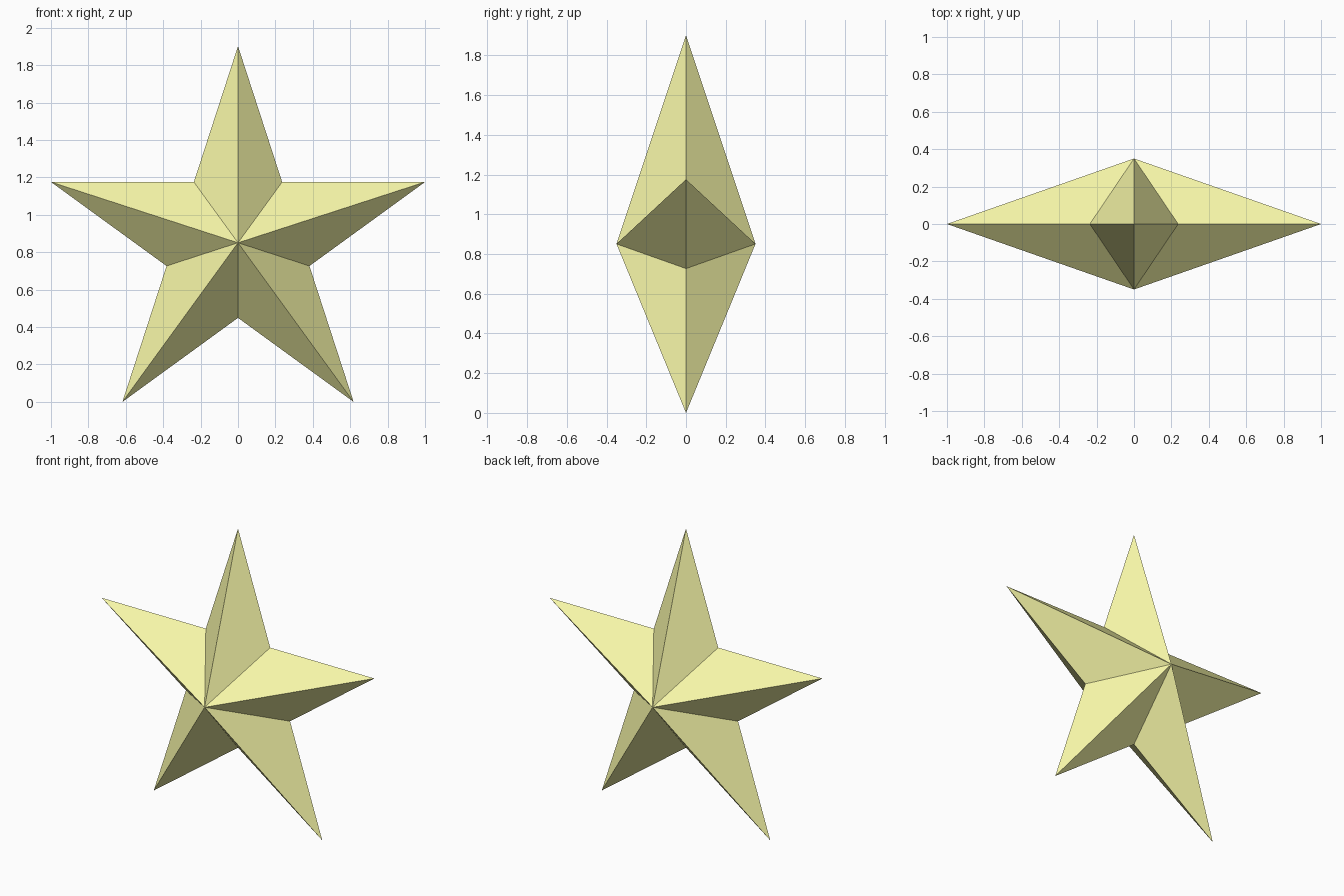
import bpy, bmesh
from math import sin, cos, pi

if "Cube" in bpy.data.objects:
    bpy.data.objects.remove(bpy.data.objects["Cube"])

OUTER = 1 / cos(pi / 10)                     # tip radius, gives a 2 unit span
INNER = OUTER * sin(pi / 10) / cos(pi / 5)   # regular five-pointed star
DEPTH = 0.35
CENTRE_Z = OUTER * cos(pi / 5)               # lower tips rest on z = 0

bm = bmesh.new()

# Star outline in the XZ plane, alternating tips and notches
rim = []
for i in range(10):
    r = OUTER if i % 2 == 0 else INNER
    a = i * pi / 5
    rim.append(bm.verts.new((r * sin(a), 0, CENTRE_Z + r * cos(a))))

# Front and back apexes, each joined to the outline by facets
for y in (-DEPTH, DEPTH):
    apex = bm.verts.new((0, y, CENTRE_Z))
    for i in range(10):
        bm.faces.new((rim[i], rim[(i + 1) % 10], apex))

bmesh.ops.recalc_face_normals(bm, faces=bm.faces)
mesh = bpy.data.meshes.new("star")
bm.to_mesh(mesh)
bm.free()

star = bpy.data.objects.new("star", mesh)
bpy.context.collection.objects.link(star)

# Yellow material
yellow = bpy.data.materials.new("yellow")
yellow.diffuse_color = (0.95, 0.95, 0.4, 1)
yellow.use_nodes = True
yellow.node_tree.nodes["Principled BSDF"].inputs["Base Color"].default_value = yellow.diffuse_color
mesh.materials.append(yellow)
